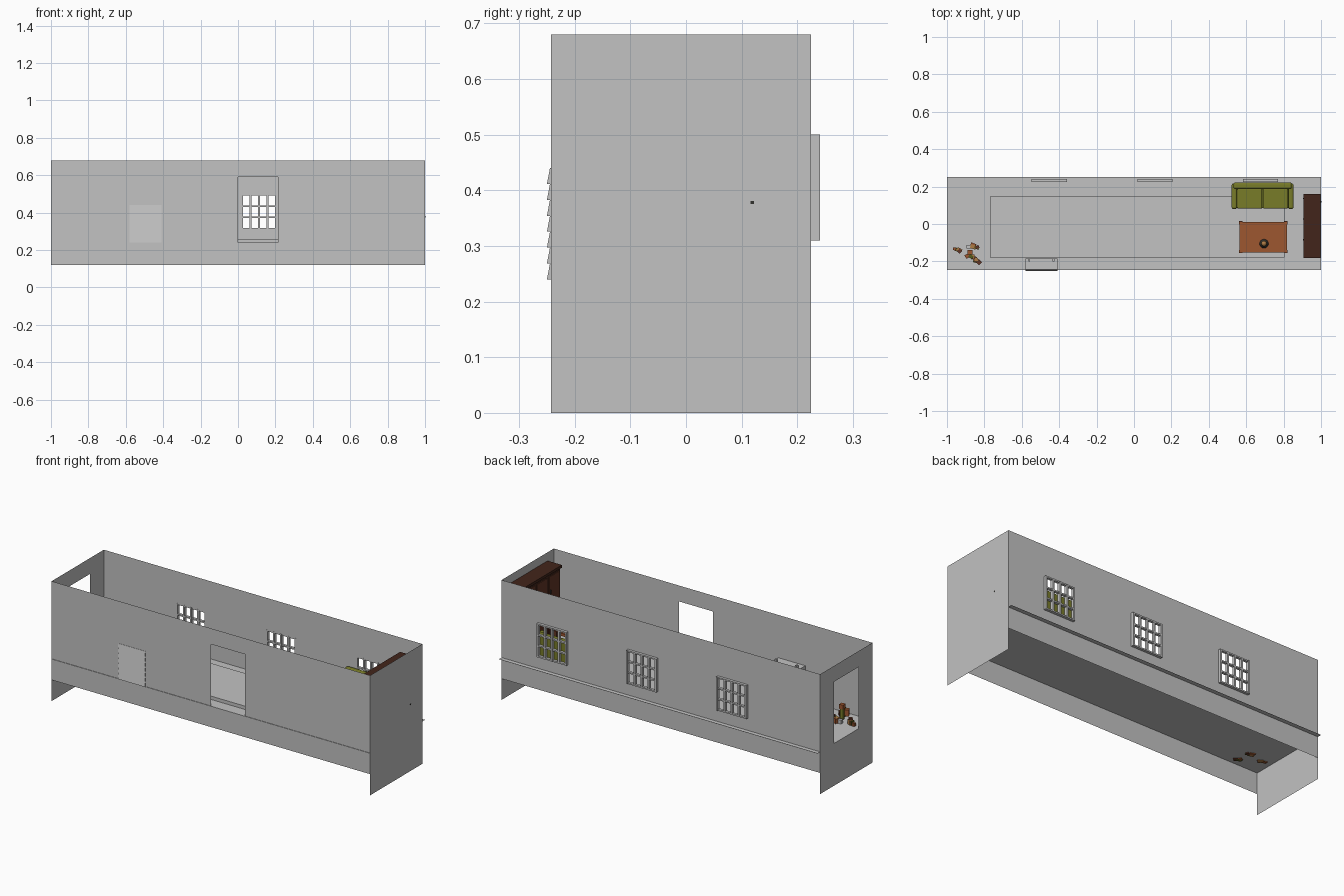
import bpy, bmesh, math, random
from mathutils import Matrix, Vector

if "Cube" in bpy.data.objects:
    bpy.data.objects.remove(bpy.data.objects["Cube"])


def material(name, r, g, b):
    mat = bpy.data.materials.new(name)
    mat.use_nodes = True
    mat.diffuse_color = (r, g, b, 1)
    mat.node_tree.nodes["Principled BSDF"].inputs["Base Color"].default_value = (r, g, b, 1)
    return mat


GREY = material("plain_grey", .54, .54, .54)
OLIVE = material("olive_fabric", .19, .2, .022)
DARK_OLIVE = material("dark_olive", .09, .1, .012)
ORANGE_WOOD = material("orange_wood", .34, .095, .03)
DARK_WOOD = material("dark_wood", .055, .018, .011)
RED_WOOD = material("red_wood", .12, .035, .018)
TAN = material("tan", .42, .2, .06)
BLACK = material("soft_black", .03, .03, .025)

FLOOR, TOP, SKIRT = .24, .68, .12
FRONT, BACK = -.243, .225


def finish(name, bm, mat):
    mesh = bpy.data.meshes.new(name)
    bm.to_mesh(mesh)
    bm.free()
    mesh.materials.append(mat)
    obj = bpy.data.objects.new(name, mesh)
    bpy.context.collection.objects.link(obj)
    return obj


def add_box(bm, xs, ys, zs, turn=None):
    lo, hi = Vector((xs[0], ys[0], zs[0])), Vector((xs[1], ys[1], zs[1]))
    matrix = Matrix.Translation((lo + hi) / 2)
    if turn:
        matrix = matrix @ turn
    bmesh.ops.create_cube(bm, size=1, matrix=matrix @ Matrix.Diagonal((*(hi - lo), 1)))


def boxes(name, mat, *parts, bevel=0):
    bm = bmesh.new()
    for part in parts:
        add_box(bm, *part)
    obj = finish(name, bm, mat)
    if bevel:
        mod = obj.modifiers.new("rounding", "BEVEL")
        mod.width, mod.segments = bevel, 3
    return obj


def wall(name, place, us, vs, holes=()):
    """Thin sheet over the rectangle us x vs, leaving out the rectangular holes."""
    bm = bmesh.new()
    ucuts = sorted({*us, *(u for h in holes for u in h[0])})
    vcuts = sorted({*vs, *(v for h in holes for v in h[1])})
    for u0, u1 in zip(ucuts, ucuts[1:]):
        for v0, v1 in zip(vcuts, vcuts[1:]):
            u, v = (u0 + u1) / 2, (v0 + v1) / 2
            if any(h[0][0] < u < h[0][1] and h[1][0] < v < h[1][1] for h in holes):
                continue
            bm.faces.new([bm.verts.new(place(*p)) for p in ((u0, v0), (u1, v0), (u1, v1), (u0, v1))])
    bmesh.ops.remove_doubles(bm, verts=bm.verts, dist=.0001)
    return finish(name, bm, GREY)


# Room shell: four thin walls and the floor
window_xs = [(-.547, -.358), (.018, .207), (.582, .771)]
window_zs = (.31, .5)
wall("front_wall", lambda u, v: (u, FRONT, v), (-1, 1), (SKIRT, TOP),
     [((0, .215), (FLOOR, .59))])
wall("back_wall", lambda u, v: (u, BACK, v), (-1, 1), (SKIRT, TOP),
     [(xs, window_zs) for xs in window_xs])
wall("left_end_wall", lambda u, v: (1, u, v), (FRONT, BACK), (0, TOP))
wall("right_end_wall", lambda u, v: (-1, u, v), (FRONT, BACK), (0, TOP),
     [((-.12, .1), (FLOOR, .59))])
wall("floor", lambda u, v: (u, v, FLOOR), (-1, 1), (-.246, .25))
boxes("floor_platform", GREY, ((-.77, .805), (-.18, .148), (FLOOR + .001, .26)))

# Barred windows, four panes wide and three high
for i, (x0, x1) in enumerate(window_xs):
    z0, z1 = window_zs
    bars = []
    for k in range(5):
        x = x0 + .005 + (x1 - x0 - .01) * k / 4
        bars.append(((x - .005, x + .005), (BACK - .001, .241), (z0, z1)))
    for k in range(4):
        z = z0 + .004 + (z1 - z0 - .008) * k / 3
        bars.append(((x0, x1), (BACK, .24), (z - .004, z + .004)))
    boxes(f"window_frame_{i + 1}", GREY, *bars)

# Slatted vent through the front wall, with its inner housing
vent_x = (-.58, -.41)
boxes("vent_housing", GREY, (vent_x, (-.185, FRONT + .001), (FLOOR, .438)),
      *[((x - .005, x + .005), (-.2, -.185), (.438, .455)) for x in (-.56, -.43)])
bm = bmesh.new()
count = 7
step = .2 / count
for k in range(count):
    z = FLOOR + k * step
    x0, x1 = vent_x
    profile = [(FRONT, z), (-.25, z), (-.2445, z + step), (FRONT, z + step)]
    ends = [[bm.verts.new((x, y, h)) for y, h in profile] for x in vent_x]
    bm.faces.new(ends[0])
    bm.faces.new(ends[1][::-1])
    for j in range(4):
        bm.faces.new((ends[0][j], ends[1][j], ends[1][j - 1], ends[0][j - 1]))
bmesh.ops.recalc_face_normals(bm, faces=bm.faces)
finish("vent_slats", bm, GREY)

# Sofa
sx0, sx1, sy0, sy1 = .522, .853, .08, .222
mid = (sx0 + sx1) / 2
boxes("sofa_base", DARK_OLIVE, ((sx0 + .01, sx1 - .01), (sy0 + .005, sy1 - .01), (.275, .31)),
      *[((x - .01, x + .01), (y - .01, y + .01), (.25, .28))
        for x in (sx0 + .02, sx1 - .02) for y in (sy0 + .02, sy1 - .02)])
boxes("sofa_cushions", OLIVE, *[((a + .002, b - .002), (sy0 + .002, sy1 - .03), (.305, .345))
                               for a, b in ((sx0 + .028, mid), (mid, sx1 - .028))], bevel=.007)
boxes("sofa_back", OLIVE, ((sx0 + .01, sx1 - .01), (sy1 - .035, sy1), (.28, .435)), bevel=.01)
boxes("sofa_arms", OLIVE, *[((x, x + .028), (sy0, sy1 - .005), (.275, .385))
                           for x in (sx0, sx1 - .028)], bevel=.01)

# Table
tx, ty = (.565, .817), (-.153, .012)
boxes("table_top", ORANGE_WOOD, (tx, ty, (.355, .368)))
boxes("table_legs", RED_WOOD, *[((x - .009, x + .009), (y - .009, y + .009), (.25, .36))
                               for x in (tx[0] + .006, tx[1] - .006)
                               for y in (ty[0] + .006, ty[1] - .006)])
boxes("table_apron", ORANGE_WOOD, ((tx[0] + .012, tx[1] - .012), (ty[0] + .012, ty[1] - .012), (.335, .356)))


def lathe(name, mat, centre, profile, sides=16):
    bm = bmesh.new()
    verts = [bm.verts.new((r, 0, z)) for r, z in profile]
    edges = [bm.edges.new(pair) for pair in zip(verts, verts[1:])]
    bmesh.ops.spin(bm, geom=verts + edges, axis=(0, 0, 1), cent=(0, 0, 0),
                   angle=math.tau, steps=sides, use_duplicate=False)
    bmesh.ops.remove_doubles(bm, verts=bm.verts, dist=.0002)
    bmesh.ops.translate(bm, verts=bm.verts, vec=centre)
    bmesh.ops.recalc_face_normals(bm, faces=bm.faces)
    for face in bm.faces:
        face.smooth = True
    return finish(name, bm, mat)


# Lamp on the table
lathe("lamp_base", BLACK, (.695, -.105, .368),
      [(0, 0), (.024, 0), (.024, .007), (.012, .012), (.012, .02), (0, .02)])
lathe("lamp_globe", TAN, (.695, -.105, .388), [(0, 0), (.012, .002), (.015, .018), (.009, .034), (0, .036)])

# Cabinet against the left end wall
cx, cy = (.915, .992), (-.175, .155)
cabinet_top = .635
boxes("cabinet_body", DARK_WOOD, (cx, cy, (FLOOR, cabinet_top - .01)),
      ((.906, .996), (-.182, .16), (cabinet_top - .015, cabinet_top)),
      ((.908, .994), (-.18, .158), (FLOOR, .265)))
bays = 3
width = (cy[1] - cy[0]) / bays
panels, handles = [], []
for k in range(bays):
    y0, y1 = cy[0] + k * width + .01, cy[0] + (k + 1) * width - .01
    panels += [((.911, .916), (y0, y1), zs) for zs in ((.275, .43), (.45, .605))]
    handles += [((.904, .912), (y1 - .012, y1 - .006), (z, z + .02)) for z in (.35, .51)]
boxes("cabinet_doors", RED_WOOD, *panels)
boxes("cabinet_handles", BLACK, *handles)
boxes("cabinet_dentils", RED_WOOD, *[((.986, .997), (y, y + .009), (.605, .633))
                                    for y in [cy[0] + .018 * k for k in range(18)]])
boxes("wall_knob", BLACK, ((.99, 1.0015), (.116, .122), (.375, .381)))

# Heap of scattered blocks by the right end door
random.seed(4)
heaps = [("heap_wood", ORANGE_WOOD), ("heap_tan", TAN), ("heap_green", DARK_OLIVE), ("heap_brown", RED_WOOD)]
for n, (name, mat) in enumerate(heaps):
    bm = bmesh.new()
    for k in range(4):
        t = (k + n / 4) / 4
        x = -.95 + .13 * t + random.uniform(-.01, .01)
        y = -.13 - .075 * t + random.uniform(-.005, .005)
        if k == 1:
            x, y = x + .05, y + .035
        a, b, h = random.uniform(.01, .016), random.uniform(.007, .011), random.uniform(.02, .04)
        z = FLOOR - .004 + (.03 if k == 2 else 0)
        add_box(bm, (x - a, x + a), (y - b, y + b), (z, z + h),
                Matrix.Rotation(random.uniform(-.8, .8), 4, "Z"))
    finish(name, bm, mat)
boxes("heap_bottle", OLIVE, ((-.885, -.868), (-.158, -.142), (.25, .31)))
boxes("heap_bottle_top", ORANGE_WOOD, ((-.889, -.864), (-.162, -.138), (.31, .335)))
boxes("heap_white_block", GREY, ((-.895, -.87), (-.13, -.112), (FLOOR, .262)))
